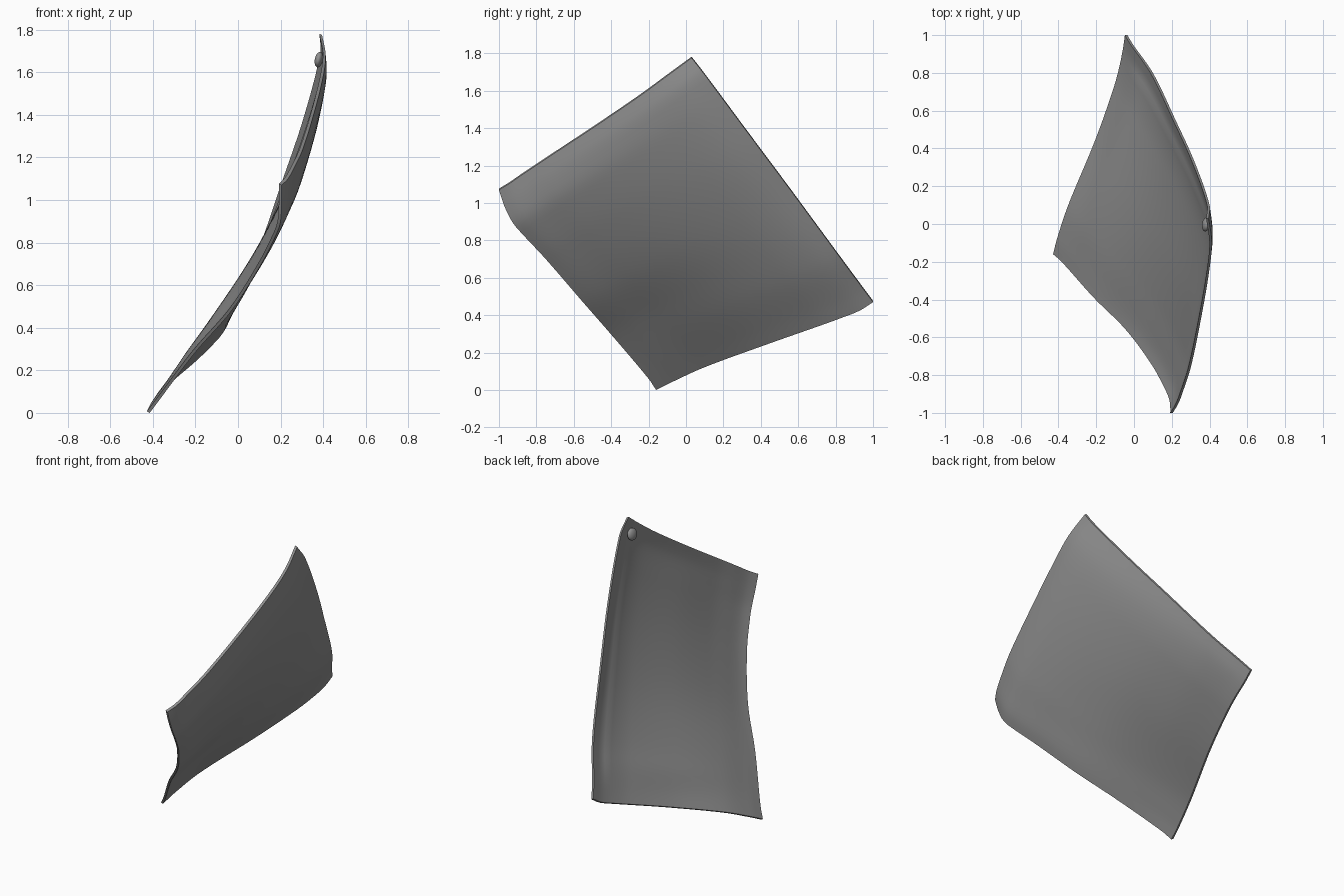
import bpy, bmesh
from mathutils import Vector

if "Cube" in bpy.data.objects:
    bpy.data.objects.remove(bpy.data.objects["Cube"])

N = 48

# Four border curves of the curved panel
A, B, C, D = (.395, .03, 1.775), (.205, -1, 1.07), (-.415, -.16, 0), (-.035, 1, .47)
top_edge = [A, (.412, -.1, 1.68), (.398, -.25, 1.57), (.355, -.5, 1.40), (.303, -.75, 1.235),
            (.265, -.87, 1.155), (.235, -.95, 1.10), B]
low_edge = [D, (-.045, .93, .425), (-.065, .83, .385), (-.095, .72, .345), (-.19, .45, .25),
            (-.335, .1, .122), (-.395, -.08, .04), C]
back_edge = [A, (.40, .1, 1.685), (.32, .33, 1.375), (.22, .55, 1.08), (.10, .8, .74),
             (-.005, .95, .537), D]
front_edge = [B, (.205, -.97, .98), (.20, -.93, .90), (.185, -.89, .85), (.11, -.75, .70),
              (-.03, -.56, .48), (-.2, -.39, .285), (-.37, -.2, .06), C]


def resample(points):
    """Evenly spaced samples of a Catmull-Rom curve."""
    p = [Vector(q) for q in points]
    p = [2 * p[0] - p[1]] + p + [2 * p[-1] - p[-2]]
    fine = []
    for i in range(1, len(p) - 2):
        for k in range(20):
            t = k / 20
            m0, m1 = (p[i + 1] - p[i - 1]) / 2, (p[i + 2] - p[i]) / 2
            # limit tangents so uneven spacing does not overshoot
            span = (p[i + 1] - p[i]).length
            m0 = m0.normalized() * span
            m1 = m1.normalized() * span
            fine.append((2*t**3 - 3*t*t + 1) * p[i] + (t**3 - 2*t*t + t) * m0
                        + (3*t*t - 2*t**3) * p[i + 1] + (t**3 - t*t) * m1)
    fine.append(p[-2])
    dist = [0]
    for a, b in zip(fine, fine[1:]):
        dist.append(dist[-1] + (b - a).length)
    out, j = [], 0
    for k in range(N + 1):
        d = dist[-1] * k / N
        while j < len(fine) - 2 and dist[j + 1] < d:
            j += 1
        out.append(fine[j].lerp(fine[j + 1], (d - dist[j]) / (dist[j + 1] - dist[j])))
    return out


def step(t, a, b):
    t = min(1, max(0, (t - a) / (b - a)))
    return t * t * (3 - 2 * t)


top, low, back, front = map(resample, (top_edge, low_edge, back_edge, front_edge))
A, B, C, D = map(Vector, (A, B, C, D))


def patch(i, j):
    u, v = i / N, j / N
    return (top[i] * (1 - v) + low[i] * v + back[j] * (1 - u) + front[j] * u
            - (A * (1 - u) * (1 - v) + B * u * (1 - v) + D * (1 - u) * v + C * u * v))


grey = bpy.data.materials.new("dark_grey")
grey.diffuse_color = (.28, .28, .28, 1)
grey.use_nodes = True
grey.node_tree.nodes["Principled BSDF"].inputs["Base Color"].default_value = grey.diffuse_color

# Curved panel: outer skin, inner skin with raised field, and rim
inward = Vector((-.88, 0, .47))
bm = bmesh.new()
skins = []
for side in (0, 1):
    grid = []
    for i in range(N + 1):
        row = []
        for j in range(N + 1):
            u, v = i / N, j / N
            co = patch(i, j)
            if side:
                ends = step(min(v, 1 - v), .03, .16)
                pad = .008 * step(u, .07, .10) * ends * step(1 - u, 0, .5)
                swell = .016 * step(min(u, 1 - u), 0, .5) * ends
                co = co + inward * (.015 + pad + swell)
            row.append(bm.verts.new(co))
        grid.append(row)
    skins.append(grid)
    for i in range(N):
        for j in range(N):
            bm.faces.new((grid[i][j], grid[i + 1][j], grid[i + 1][j + 1], grid[i][j + 1]))
loop = ([(i, 0) for i in range(N)] + [(N, j) for j in range(N)]
        + [(i, N) for i in range(N, 0, -1)] + [(0, j) for j in range(N, 0, -1)])
for (a, b), (c, d) in zip(loop, loop[1:] + loop[:1]):
    bm.faces.new((skins[0][a][b], skins[0][c][d], skins[1][c][d], skins[1][a][b]))
bmesh.ops.recalc_face_normals(bm, faces=bm.faces[:])
mesh = bpy.data.meshes.new("curved_panel")
bm.to_mesh(mesh)
bm.free()
mesh.materials.append(grey)
panel = bpy.data.objects.new("curved_panel", mesh)
bpy.context.collection.objects.link(panel)
bpy.context.view_layer.objects.active = panel
panel.select_set(True)
bpy.ops.object.shade_smooth_by_angle(angle=.6)

# Small rivet on the inner side near the top corner
bpy.ops.mesh.primitive_uv_sphere_add(segments=24, ring_count=12, radius=1, location=(.38, -.003, 1.66))
rivet = bpy.context.object
rivet.name = "rivet"
rivet.scale = (.037, .037, .019)
rivet.rotation_euler = Vector((-.95, .1, .2)).to_track_quat('Z', 'Y').to_euler()
rivet.data.materials.append(grey)
bpy.ops.object.shade_smooth_by_angle()
